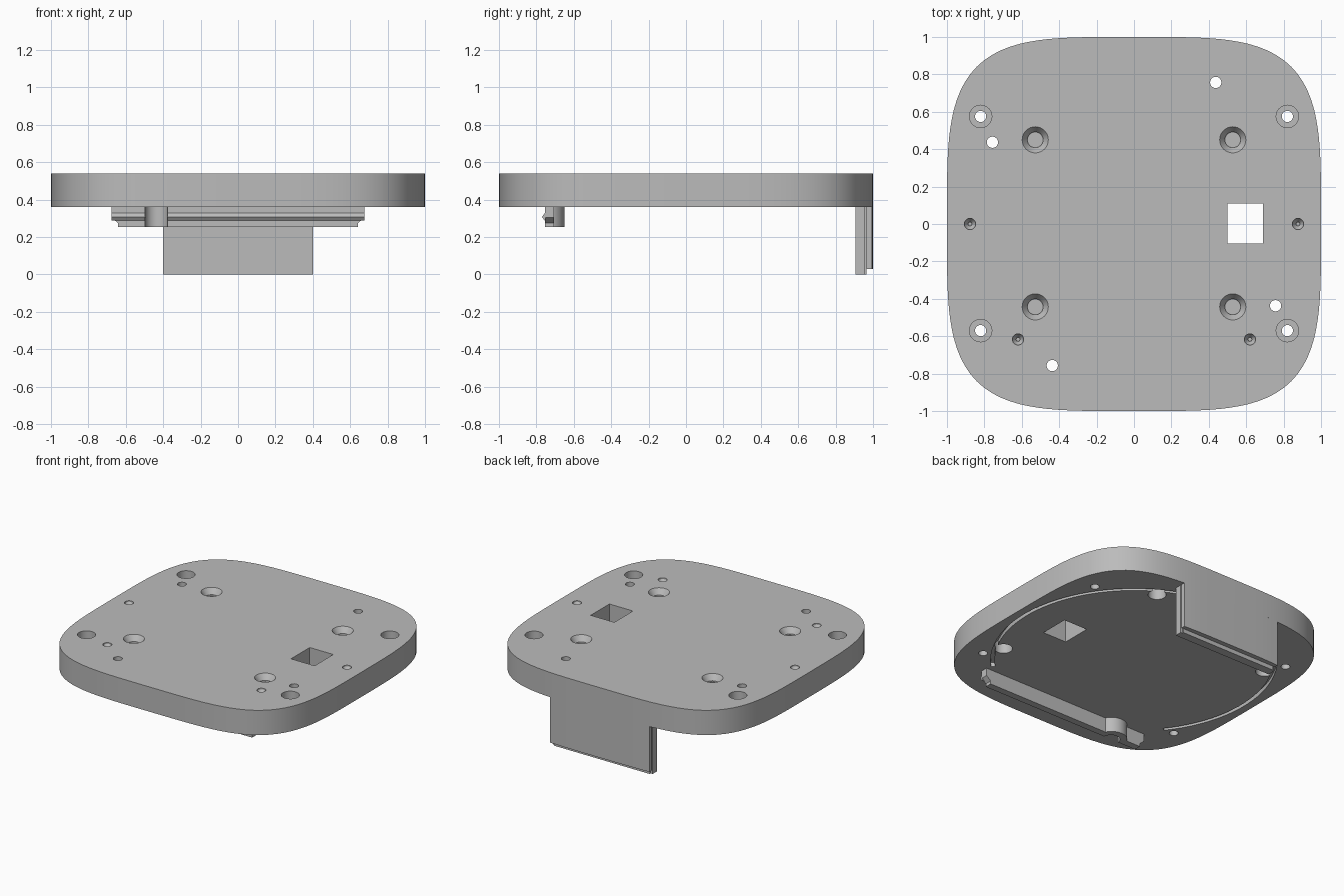
import bpy, bmesh, math
from mathutils import Vector

if "Cube" in bpy.data.objects:
    bpy.data.objects.remove(bpy.data.objects["Cube"])

BOTTOM, TOP = 0.36, 0.54

grey = bpy.data.materials.new("matte grey")
grey.use_nodes = True
grey.diffuse_color = (0.5, 0.5, 0.5, 1)
grey.node_tree.nodes["Principled BSDF"].inputs["Base Color"].default_value = (0.5, 0.5, 0.5, 1)


def finish(name, bm):
    bmesh.ops.recalc_face_normals(bm, faces=bm.faces)
    mesh = bpy.data.meshes.new(name)
    bm.to_mesh(mesh)
    bm.free()
    mesh.materials.append(grey)
    obj = bpy.data.objects.new(name, mesh)
    bpy.context.collection.objects.link(obj)
    return obj


def prism(name, points, offset):
    """Extrude a closed outline of 3D points along an offset."""
    bm = bmesh.new()
    face = bm.faces.new([bm.verts.new(p) for p in points])
    moved = bmesh.ops.extrude_face_region(bm, geom=[face])["geom"]
    verts = [v for v in moved if isinstance(v, bmesh.types.BMVert)]
    bmesh.ops.translate(bm, verts=verts, vec=Vector(offset))
    return finish(name, bm)


def lathe(bm, x, y, profile, steps=32):
    """Add a closed solid turned from (radius, z) pairs."""
    rings = [[bm.verts.new((x + r * math.cos(math.tau * i / steps),
                            y + r * math.sin(math.tau * i / steps), z))
              for i in range(steps)] for r, z in profile]
    for low, high in zip(rings, rings[1:]):
        for i in range(steps):
            j = (i + 1) % steps
            bm.faces.new((low[i], low[j], high[j], high[i]))
    bm.faces.new(rings[0])
    bm.faces.new(rings[-1])


def combine(obj, tool, operation):
    mod = obj.modifiers.new(operation.lower(), "BOOLEAN")
    mod.object, mod.operation, mod.solver = tool, operation, "EXACT"
    bpy.context.view_layer.objects.active = obj
    bpy.ops.object.modifier_apply(modifier=mod.name)
    bpy.data.objects.remove(tool)


def smooth(obj):
    bpy.ops.object.select_all(action="DESELECT")
    obj.select_set(True)
    bpy.context.view_layer.objects.active = obj
    bpy.ops.object.shade_smooth_by_angle(angle=math.radians(25))


# Rounded-square plate
outline = []
for i in range(144):
    c, s = math.cos(math.tau * i / 144), math.sin(math.tau * i / 144)
    r = (c ** 4 + s ** 4) ** -0.25
    outline.append((r * c, r * s, BOTTOM))
plate = prism("base_plate", outline, (0, 0, TOP - BOTTOM))

# Screw holes, each turned as one stepped cutter
counterbore = [(0.03, BOTTOM - 0.1), (0.03, TOP - 0.1), (0.06, TOP - 0.1), (0.06, TOP + 0.1)]
underbore = [(0.06, BOTTOM - 0.1), (0.06, BOTTOM + 0.1), (0.03, BOTTOM + 0.1), (0.03, TOP + 0.1)]
countersink = [(0.042, TOP - 0.05), (0.042, TOP - 0.04), (0.07, TOP), (0.07, TOP + 0.1)]
pilot = [(0.01, TOP - 0.06), (0.01, TOP - 0.04), (0.03, TOP - 0.01), (0.03, TOP + 0.1)]
bm = bmesh.new()
for side in (-1, 1):
    for y in (-0.57, 0.575):
        lathe(bm, side * 0.82, y, counterbore)
    for y in (-0.443, 0.45):
        lathe(bm, side * 0.528, y, countersink)
    lathe(bm, side * 0.877, 0, pilot)
    lathe(bm, side * 0.62, -0.617, pilot)
    lathe(bm, side * 0.437, side * 0.757, underbore)
    lathe(bm, side * 0.757, side * -0.437, underbore)
combine(plate, finish("hole_cutter", bm), "DIFFERENCE")

# Square cable opening
window = [(x, y, BOTTOM - 0.1) for x, y in
          ((0.5, -0.105), (0.69, -0.105), (0.69, 0.11), (0.5, 0.11))]
combine(plate, prism("window_cutter", window, (0, 0, 0.5)), "DIFFERENCE")

# Curved groove on the underside, open at the front
angles = [math.radians(-45 + 263 * i / 72) for i in range(73)]
arc = [(0.945 * math.cos(a), 0.945 * math.sin(a), BOTTOM - 0.05) for a in angles]
arc += [(0.92 * math.cos(a), 0.92 * math.sin(a), BOTTOM - 0.05) for a in reversed(angles)]
combine(plate, prism("groove_cutter", arc, (0, 0, 0.08)), "DIFFERENCE")
smooth(plate)

# Rear tab: inner slab, thin middle step and outer skin following the plate
def slab(name, half, front, back, low):
    pts = [(-half, front, low), (half, front, low), (half, back, low), (-half, back, low)]
    return prism(name, pts, (0, 0, BOTTOM - low))


slab("rear_tab_inner", 0.4, 0.905, 0.955, 0)
slab("rear_tab_step", 0.385, 0.955, 0.966, 0)
skin = [(-0.4, 0.966, 0.03), (0.4, 0.966, 0.03)]
for i in range(17):
    x = 0.4 - 0.05 * i
    skin.append((x, (1 - x ** 4) ** 0.25, 0.03))
smooth(prism("rear_tab_skin", skin, (0, 0, BOTTOM - 0.03)))

# Front clip rail with undercut ends
half_profile = [(0.677, BOTTOM), (0.677, 0.305), (0.642, 0.275), (0.642, 0.253)]
ends = half_profile + [(-x, z) for x, z in reversed(half_profile)]
rail = prism("clip_rail", [(x, -0.755, z) for x, z in ends], (0, 0.05, 0))

# Boss around the rail's screw clearance
boss = [(-0.437 + 0.104 * math.cos(math.pi * i / 24),
         -0.753 + 0.104 * math.sin(math.pi * i / 24), 0.253) for i in range(25)]
combine(rail, prism("boss", boss, (0, 0, BOTTOM - 0.253)), "UNION")

# Pointed catch along the front of the rail
catch = [(-0.677, -0.75, 0.328), (-0.677, -0.755, 0.328), (-0.677, -0.77, 0.308),
         (-0.677, -0.755, 0.288), (-0.677, -0.75, 0.288)]
combine(rail, prism("catch", catch, (1.354, 0, 0)), "UNION")

bm = bmesh.new()
lathe(bm, -0.437, -0.757, [(0.06, 0.1), (0.06, 0.5)])
combine(rail, finish("clearance_cutter", bm), "DIFFERENCE")
smooth(rail)
